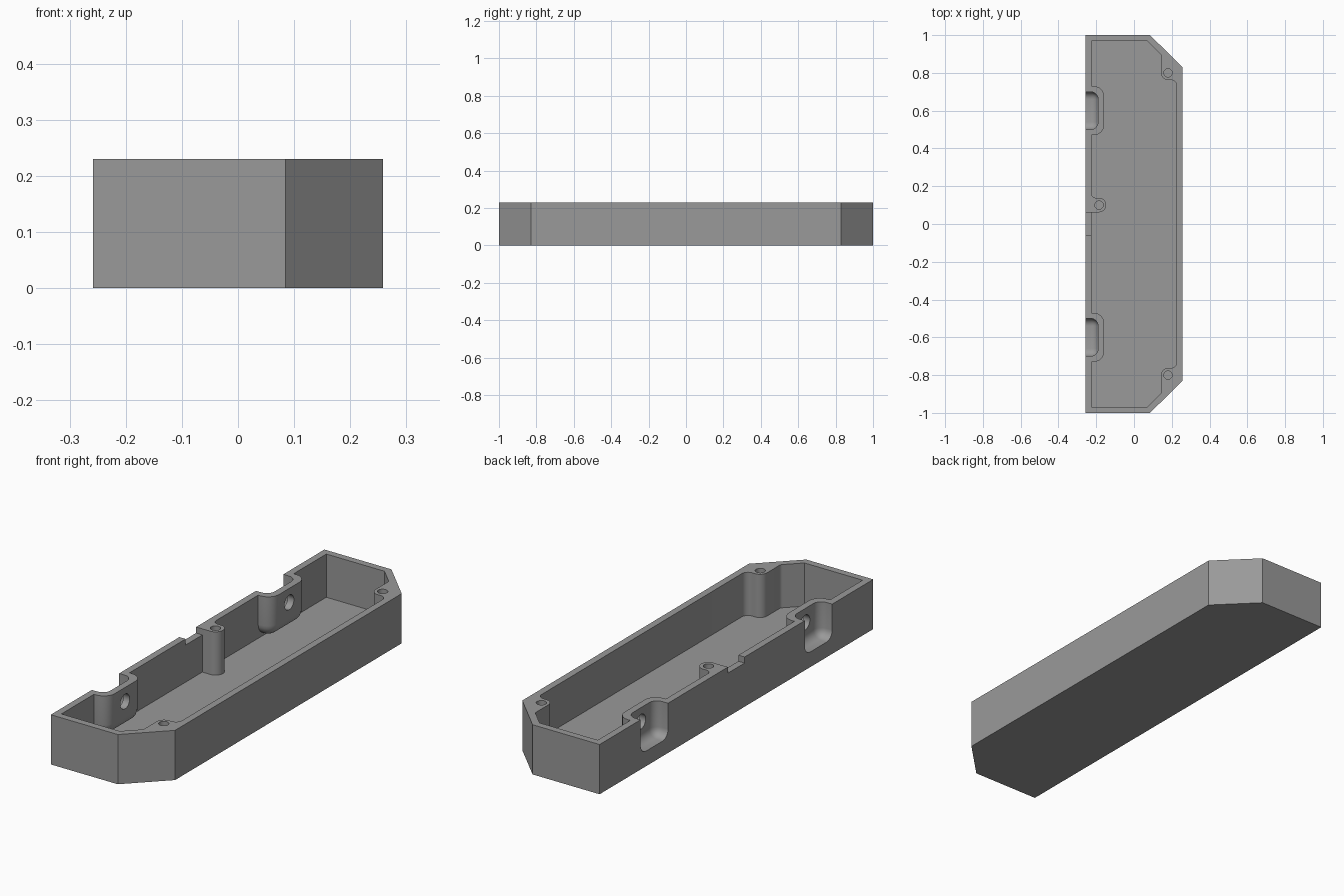
import bpy, bmesh, math
from mathutils import Vector, Matrix

if "Cube" in bpy.data.objects:
    bpy.data.objects.remove(bpy.data.objects["Cube"])

HEIGHT, FLOOR, WALL_X = 0.23, 0.03, -0.258

grey = bpy.data.materials.new("plain grey")
grey.diffuse_color = (0.32, 0.32, 0.32, 1)
grey.use_nodes = True
grey.node_tree.nodes["Principled BSDF"].inputs["Base Color"].default_value = grey.diffuse_color


def add_object(name, bm):
    bmesh.ops.recalc_face_normals(bm, faces=bm.faces)
    mesh = bpy.data.meshes.new(name)
    bm.to_mesh(mesh)
    bm.free()
    mesh.materials.append(grey)
    ob = bpy.data.objects.new(name, mesh)
    bpy.context.collection.objects.link(ob)
    return ob


def rounded(corners, steps=8):
    """Turn (x, y, radius) corners into an outline with filleted corners."""
    out = []
    for i, (x, y, r) in enumerate(corners):
        p = Vector((x, y))
        if r == 0:
            out.append(p)
            continue
        a = (Vector(corners[i - 1][:2]) - p).normalized()
        b = (Vector(corners[(i + 1) % len(corners)][:2]) - p).normalized()
        half = a.angle(b) / 2
        centre = p + (a + b).normalized() * r / math.sin(half)
        start = p + a * r / math.tan(half) - centre
        end = p + b * r / math.tan(half) - centre
        turn = start.angle_signed(end)
        for k in range(steps + 1):
            out.append(centre + Matrix.Rotation(-turn * k / steps, 2) @ start)
    return out


def prism(name, outline, z0, z1):
    bm = bmesh.new()
    face = bm.faces.new([bm.verts.new((x, y, z0)) for x, y in outline])
    top = bmesh.ops.extrude_face_region(bm, geom=[face])["geom"]
    bmesh.ops.translate(bm, vec=(0, 0, z1 - z0),
                        verts=[v for v in top if isinstance(v, bmesh.types.BMVert)])
    return add_object(name, bm)


def box(name, lo, hi, radius=0):
    bm = bmesh.new()
    bmesh.ops.create_cube(bm, size=1)
    for v in bm.verts:
        v.co = [(l + h) / 2 + c * (h - l) for l, h, c in zip(lo, hi, v.co)]
    if radius:
        bmesh.ops.bevel(bm, geom=bm.edges[:], offset=radius, segments=6,
                        profile=0.5, affect='EDGES')
    return add_object(name, bm)


def cylinder(name, centre, r, length, axis='Z'):
    bm = bmesh.new()
    bmesh.ops.create_cone(bm, cap_ends=True, segments=32, radius1=r, radius2=r, depth=length)
    if axis == 'X':
        bmesh.ops.rotate(bm, verts=bm.verts, matrix=Matrix.Rotation(math.pi / 2, 3, 'Y'))
    bmesh.ops.translate(bm, verts=bm.verts, vec=centre)
    return add_object(name, bm)


def cut(target, cutter):
    mod = target.modifiers.new("cut", 'BOOLEAN')
    mod.operation, mod.solver, mod.object = 'DIFFERENCE', 'EXACT', cutter
    bpy.context.view_layer.objects.active = target
    bpy.ops.object.modifier_apply(modifier=mod.name)
    bpy.data.objects.remove(cutter, do_unlink=True)


# Tray body with two chamfered corners
tray = prism("tray", [(WALL_X, -1), (0.085, -1), (0.258, -0.828),
                      (0.258, 0.828), (0.085, 1), (WALL_X, 1)], 0, HEIGHT)

# Cavity outline, flowing round the corner screw posts and the wall post
end = [(-0.226, 0.968, 0), (0.072, 0.968, 0), (0.144, 0.896, 0.02),
       (0.144, 0.762, 0.036), (0.226, 0.762, 0.03)]
wall_post = [(-0.226, 0.062, 0), (-0.147, 0.062, 0.038),
             (-0.147, 0.138, 0.037), (-0.226, 0.138, 0.025)]
corners = end + [(x, -y, r) for x, y, r in reversed(end)] + wall_post
cavity = prism("cavity", rounded(corners), FLOOR, 0.4)

# Rounded housings left standing around the two wall pockets
for y in (-0.6, 0.6):
    cut(cavity, box("housing", (-0.4, y - 0.13, 0.04), (-0.158, y + 0.13, 0.6), 0.055))
cut(tray, cavity)

# Open pockets in the left wall, each with a round through hole
for y in (-0.6, 0.6):
    cut(tray, box("pocket", (-0.45, y - 0.1, 0.07), (-0.19, y + 0.1, 0.5), 0.04))
    cut(tray, cylinder("through_hole", (-0.17, y, 0.165), 0.034, 0.1, 'X'))

# Blind screw holes in the posts
for x, y in ((0.18, 0.8), (0.18, -0.8), (-0.185, 0.1)):
    cut(tray, cylinder("screw_hole", (x, y, 0.2), 0.022, 0.2))

# Shallow notch in the rim beside the wall post
cut(tray, box("notch", (-0.3, -0.06, HEIGHT - 0.028), (-0.226, 0.062, 0.3)))

bpy.ops.object.select_all(action='DESELECT')
tray.select_set(True)
bpy.context.view_layer.objects.active = tray
bpy.ops.object.shade_smooth_by_angle(angle=math.radians(30))
